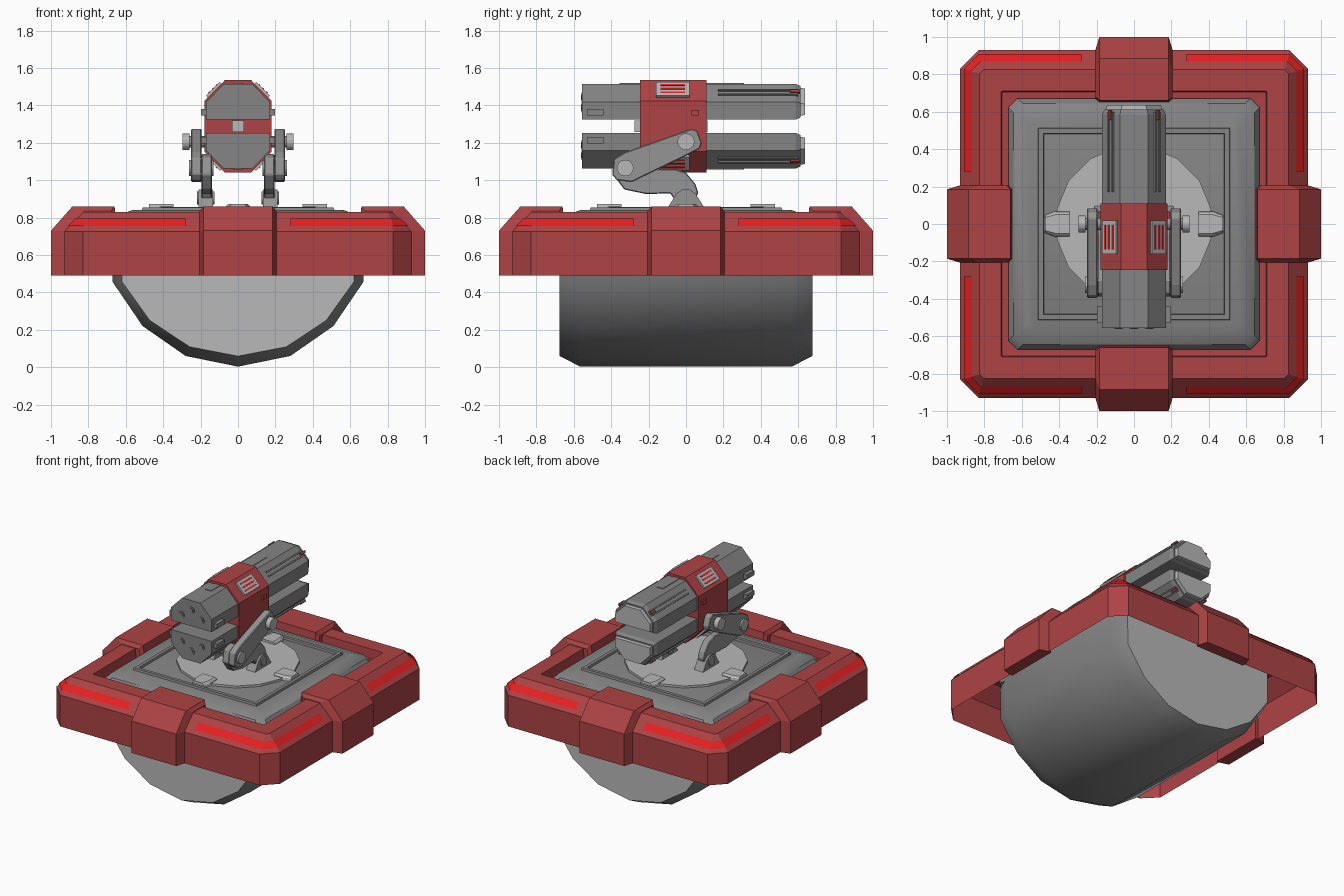
import bpy, bmesh, math
from mathutils import Matrix, Vector

if "Cube" in bpy.data.objects:
    bpy.data.objects.remove(bpy.data.objects["Cube"])

def material(name, r, g, b):
    m = bpy.data.materials.new(name)
    m.diffuse_color = (r, g, b, 1)
    m.use_nodes = True
    m.node_tree.nodes["Principled BSDF"].inputs["Base Color"].default_value = m.diffuse_color
    return m

RED = material("armour red", 0.42, 0.056, 0.058)
GLOW = material("bright red", 0.86, 0.016, 0.016)
GREY = material("mid grey", 0.235, 0.235, 0.235)
LIGHT = material("light grey", 0.48, 0.48, 0.48)
ARM = material("arm grey", 0.3, 0.3, 0.3)

def loft(name, rings, mat, closed=True, solid=True, bevel=0, turn=0):
    """Skin between rings of points; solid lofts get end caps."""
    bm = bmesh.new()
    vs = [[bm.verts.new(p) for p in r] for r in rings]
    n = len(rings[0])
    for a, b in zip(vs, vs[1:]):
        for i in range(n if closed else n - 1):
            j = (i + 1) % n
            bm.faces.new((a[i], a[j], b[j], b[i]))
    if solid:
        bm.faces.new(vs[0])
        bm.faces.new(vs[-1])
        bmesh.ops.recalc_face_normals(bm, faces=bm.faces)
    bmesh.ops.rotate(bm, verts=bm.verts, matrix=Matrix.Rotation(turn, 3, 'Z'))
    me = bpy.data.meshes.new(name)
    bm.to_mesh(me)
    bm.free()
    ob = bpy.data.objects.new(name, me)
    bpy.context.collection.objects.link(ob)
    me.materials.append(mat)
    if bevel:
        mod = ob.modifiers.new("bevel", 'BEVEL')
        mod.width, mod.segments, mod.limit_method = bevel, 1, 'ANGLE'
    return ob

def smooth(ob, degrees):
    bpy.context.view_layer.objects.active = ob
    ob.select_set(True)
    bpy.ops.object.shade_smooth_by_angle(angle=math.radians(degrees))
    ob.select_set(False)

def prism(name, pts, axis, a, b, mat, bevel=0):
    place = (lambda u, v, t: (t, u, v)) if axis == 'x' else (lambda u, v, t: (u, t, v))
    if axis == 'z':
        place = lambda u, v, t: (u, v, t)
    return loft(name, [[place(u, v, t) for u, v in pts] for t in (a, b)], mat, bevel=bevel)

def disc(name, u, v, r, axis, a, b, mat, n=16):
    pts = [(u + r * math.cos(2 * math.pi * (i + .5) / n), v + r * math.sin(2 * math.pi * (i + .5) / n)) for i in range(n)]
    return prism(name, pts, axis, a, b, mat)

def box(name, c, s, mat, angle=0, bevel=0):
    """Box centred on c, tilted about the y axis."""
    x, y, z = (v / 2 for v in s)
    ob = loft(name, [[(-x, -y, h), (x, -y, h), (x, y, h), (-x, y, h)] for h in (-z, z)], mat, bevel=bevel)
    ob.data.transform(Matrix.Translation(c) @ Matrix.Rotation(angle, 4, 'Y'))
    return ob

# Square armour frame, open underneath
def octagon(h, c, z):
    return [(h - c, -h, z), (h, c - h, z), (h, h - c, z), (h - c, h, z),
            (c - h, h, z), (-h, h - c, z), (-h, c - h, z), (c - h, -h, z)]

loft("armour_frame", [octagon(*r) for r in
     ((.93, .1, .49), (.93, .1, .725), (.825, .02, .83), (.71, .005, .83), (.705, .005, .76), (.63, .005, .755))],
     RED, solid=False)

# Glowing strips wrapping each corner of the frame chamfer
def strip_path(t):
    h, c, z = .935 - .105 * t, .1 - .08 * t, .729 + .105 * t
    return [(.28, -h, z), (h - c, -h, z), (h, c - h, z), (h, -.28, z)]

for k in range(4):
    loft(f"light_strip_{k}", [strip_path(.24), strip_path(.62)], GLOW,
         closed=False, solid=False, turn=k * math.pi / 2)

# Clamps at the middle of each frame side
outer = [(1, .49), (1, .73), (.885, .86), (.66, .86), (.65, .78), (.67, .76), (.82, .79), (.91, .71), (.91, .49)]
inner = [(.935, .49), (.935, .727), (.828, .834), (.68, .834), (.67, .78), (.67, .76), (.82, .79), (.91, .71), (.91, .49)]
for k in range(4):
    rings = [[(r, t, z) for r, z in prof] for prof, t in
             ((inner, -.205), (outer, -.185), (outer, .185), (inner, .205))]
    loft(f"frame_clamp_{k}", rings, RED, turn=k * math.pi / 2)

# Half-round drum body with pale end caps
half = [(.28, .06), (.51, .22), (.67, .455), (.675, .74)]
prof = [(0, .003)] + half + [(-x, z) for x, z in reversed(half)]
small = [(x * .925, .47 + (z - .47) * .88) for x, z in prof]
drum = loft("drum_body", [[(x, y, z) for x, z in p] for p, y in
            ((small, -.675), (prof, -.565), (prof, .565), (small, .675))], GREY)
drum.data.materials.append(LIGHT)
for f in drum.data.polygons:
    f.material_index = int(abs(f.normal.y) > .9)
smooth(drum, 36)

# Deck slab with sloped edges
smooth(loft("deck_slab", [octagon(*r) for r in
       ((.672, .05, .7), (.672, .05, .77), (.645, .05, .81), (.565, .03, .84))], GREY), 32)

# Deck rim, turntable and its four clips
def square(h, z):
    return [(h, -h, z), (h, h, z), (-h, h, z), (-h, -h, z)]

loft("deck_rim", [square(.515, .835), square(.51, .855), square(.485, .855), square(.48, .835)], GREY, solid=False)
disc("turntable", 0, 0, .42, 'z', .835, .856, LIGHT)
for k in range(4):
    rings = [[(.345, -w, z), (.42, -w, z), (.475, -w * .7, z), (.475, w * .7, z), (.42, w, z), (.345, w, z)]
             for w, z in ((.07, .835), (.065, .86), (.05, .873))]
    loft(f"turntable_clip_{k}", rings, LIGHT, turn=k * math.pi / 2)

# Folding support arms, one pair each side
foot = [(-.1, .85), (.1, .85), (.05, .93), (.02, .95), (-.02, .95), (-.05, .93)]
lower = [(-.39, 1.03), (-.33, .95), (-.21, .925), (-.085, .93), (-.05, .88), (0, .86), (.045, .88),
         (.065, .935), (.05, .98), (0, 1.04), (-.06, 1.06), (-.2, 1.06), (-.3, 1.14), (-.37, 1.12)]
upper = [(-.395, 1.03), (-.37, 1.0), (-.29, .99), (0, 1.13), (.075, 1.17), (.085, 1.2),
         (.06, 1.265), (.03, 1.275), (-.325, 1.15), (-.385, 1.115)]
for s, side in ((1, "right"), (-1, "left")):
    prism(side + "_foot", foot, 'x', s * .135, s * .21, ARM)
    prism(side + "_lower_arm", lower, 'x', s * .14, s * .195, ARM, bevel=.005)
    prism(side + "_upper_arm", upper, 'x', s * .195, s * .25, ARM, bevel=.005)
    disc(side + "_foot_pin", 0, .905, .036, 'x', s * .125, s * .218, ARM)
    disc(side + "_elbow_pin", -.325, 1.065, .044, 'x', s * .13, s * .262, LIGHT)
    disc(side + "_shoulder_axle", 0, 1.205, .032, 'x', s * .15, s * .265, ARM)
    disc(side + "_shoulder_pin", 0, 1.205, .045, 'x', s * .26, s * .297, LIGHT)

# Red octagonal launcher body
CZ = 1.288
q = [(.07, .247), (.18, .135)]
right = q + [(x, -z) for x, z in reversed(q)]
prism("launcher_body", [(x, CZ + z) for x, z in right + [(-x, z) for x, z in reversed(right)]],
      'y', -.245, .11, RED)
box("core_block", (0, -.08, CZ), (.065, .39, .06), LIGHT)
for s in (1, -1):
    box("body_side_stud", (s * .181, .05, CZ + .072), (.02, .04, .03), RED)

# Upper and lower barrel blocks
def barrel(sz, y, k=0):
    p = [(.17 - k, .035 + k), (.17 - k, .13 - k * .4), (.075 - k * .4, .227 - k)]
    return [(x, y, CZ + sz * z) for x, z in p + [(-x, z) for x, z in reversed(p)]]

for sz, level in ((1, "upper"), (-1, "lower")):
    loft(level + "_barrel_block", [barrel(sz, -.555), barrel(sz, .585), barrel(sz, .612, .012)], GREY)
    loft(level + "_rear_plate", [barrel(sz, .61, .022), barrel(sz, .637, .025)], LIGHT)
    # Muzzles
    for x, z in ((0, .155), (-.083, .1), (.083, .1)):
        disc(level + "_muzzle_ring", x, CZ + sz * z, .027, 'y', -.559, -.55, GREY, 12)
        disc(level + "_muzzle_bore", x, CZ + sz * z, .016, 'y', -.562, -.555, GREY, 12)
    # Plates on the flat outer face
    for y, l in ((.21, .2), (-.3, .11)):
        box(level + "_ridge_plate", (0, y, CZ + sz * .227), (.05, l, .008), GREY)
    for sx in (1, -1):
        a = math.atan2(sx, sz)
        n, t = Vector((math.sin(a), 0, math.cos(a))), Vector((math.cos(a), 0, -math.sin(a)))
        mid = Vector((sx * .1235, 0, CZ + sz * .1795))
        # Rail on the slanted face with a red tip at the rear
        for e in (-.016, .016):
            box(level + "_rail", mid + t * e + Vector((0, .385, 0)), (.01, .43, .016), GREY, a)
        box(level + "_red_rod", mid + n * .008 + Vector((0, .583, 0)), (.016, .055, .014), RED, a)
        # Pale panel with bright stripes on the body
        face = Vector((sx * .126, -.07, CZ + sz * .192))
        box(level + "_panel", face, (.105, .18, .024), LIGHT, a)
        for e, l in ((-.028, .13), (0, .13), (.028, .13)):
            box(level + "_panel_stripe", face + n * .013 + t * e, (.011, l, .004), GLOW, a)
        # Clips near the muzzle
        box(level + "_muzzle_clip", (sx * .178, -.485, CZ + sz * .075), (.04, .09, .035), GREY)
